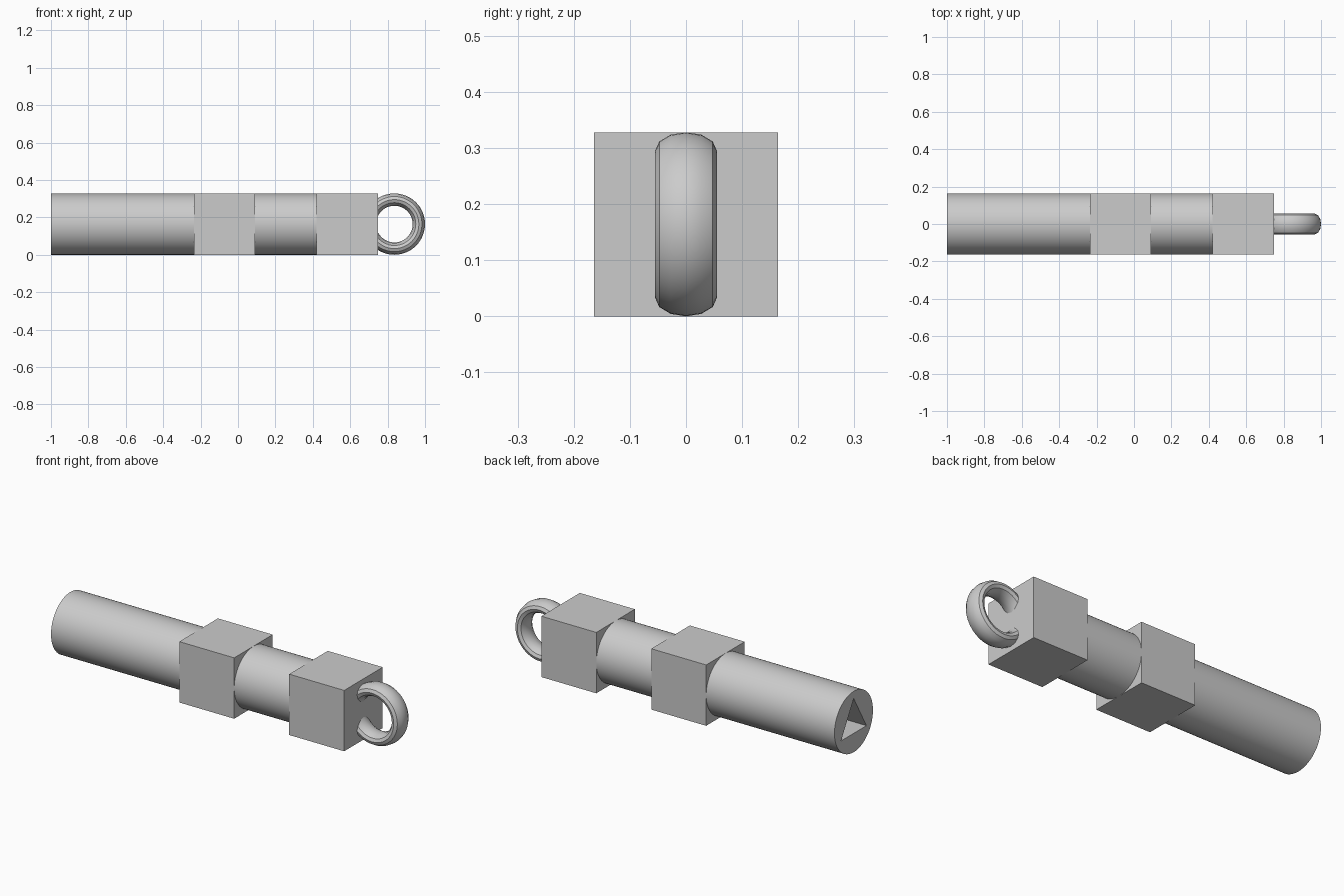
import bpy
import bmesh
from math import sin, cos, pi, tau, radians
from mathutils import Vector, Matrix

if "Cube" in bpy.data.objects:
    bpy.data.objects.remove(bpy.data.objects["Cube"], do_unlink=True)

R = 0.164            # shaft radius and half block width
AXIS = Vector((0, 0, R))

grey = bpy.data.materials.new("light grey")
grey.use_nodes = True
grey.diffuse_color = (0.6, 0.6, 0.6, 1)
grey.node_tree.nodes["Principled BSDF"].inputs["Base Color"].default_value = (0.6, 0.6, 0.6, 1)


def finish(bm, name, smooth=False):
    bmesh.ops.recalc_face_normals(bm, faces=bm.faces)
    mesh = bpy.data.meshes.new(name)
    bm.to_mesh(mesh)
    bm.free()
    mesh.materials.append(grey)
    obj = bpy.data.objects.new(name, mesh)
    bpy.context.collection.objects.link(obj)
    if smooth:
        bpy.ops.object.select_all(action='DESELECT')
        obj.select_set(True)
        bpy.context.view_layer.objects.active = obj
        bpy.ops.object.shade_smooth_by_angle(angle=radians(30))
    return obj


def block(name, x0, x1):
    bm = bmesh.new()
    place = Matrix.Translation(AXIS + Vector(((x0 + x1) / 2, 0, 0)))
    bmesh.ops.create_cube(bm, size=1, matrix=place @ Matrix.Diagonal((x1 - x0, 2 * R, 2 * R, 1)))
    return finish(bm, name)


def loop(bm, x, radius, sides):
    """Closed polygon around the shaft axis, first corner pointing up."""
    verts = [bm.verts.new(AXIS + Vector((x, radius * sin(tau * i / sides), radius * cos(tau * i / sides))))
             for i in range(sides)]
    edges = [bm.edges.new((verts[i - 1], verts[i])) for i in range(sides)]
    return verts, edges


def walls(bm, a, b):
    for i in range(len(a)):
        bm.faces.new((a[i - 1], a[i], b[i], b[i - 1]))


def shaft(name, x0, x1, socket_depth=0):
    bm = bmesh.new()
    near, near_edges = loop(bm, x0, R, 64)
    far, _ = loop(bm, x1, R, 64)
    if socket_depth:
        # end face with a triangular socket sunk into it
        mouth, mouth_edges = loop(bm, x0, 0.125, 3)
        floor, _ = loop(bm, x0 + socket_depth, 0.125, 3)
        bmesh.ops.triangle_fill(bm, use_beauty=True, edges=near_edges + mouth_edges)
        walls(bm, mouth, floor)
        bm.faces.new(floor)
    else:
        bm.faces.new(near)
    walls(bm, near, far)
    bm.faces.new(far)
    return finish(bm, name, smooth=True)


def ring(name, x, major, radial, half_width):
    """Hoop with an oval twelve-sided section, standing in the xz plane."""
    bm = bmesh.new()
    centre = AXIS + Vector((x, 0, 0))
    section = [bm.verts.new(centre + Vector((major + radial * cos(tau * i / 12), half_width * sin(tau * i / 12), 0)))
               for i in range(12)]
    edges = [bm.edges.new((section[i - 1], section[i])) for i in range(12)]
    bmesh.ops.spin(bm, geom=section + edges, cent=centre, axis=(0, 1, 0), angle=tau, steps=48)
    bmesh.ops.remove_doubles(bm, verts=bm.verts, dist=1e-4)
    return finish(bm, name, smooth=True)


# Long handle, two square blocks with a short shaft between them, hanging ring
shaft("handle_shaft", -1, -0.235, socket_depth=0.33)
block("middle_block", -0.235, 0.092)
shaft("short_shaft", 0.092, 0.42)
block("end_block", 0.42, 0.748)
ring("hanging_ring", 0.836, 0.131, 0.033, 0.055)
